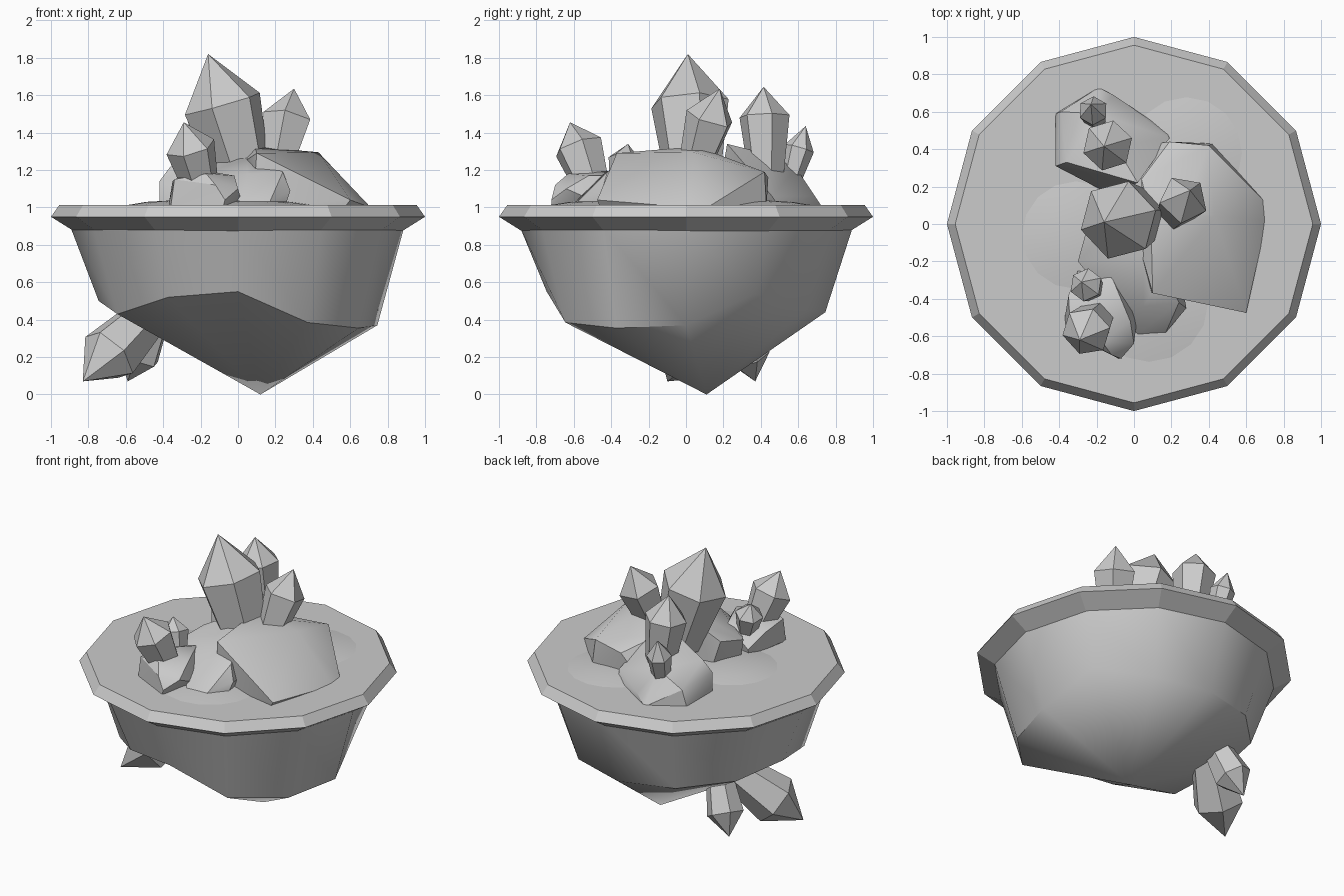
import bpy, bmesh, math
from mathutils import Vector


def finish(name, bm, smooth=None):
    bmesh.ops.recalc_face_normals(bm, faces=bm.faces[:])
    me = bpy.data.meshes.new(name)
    bm.to_mesh(me)
    bm.free()
    ob = bpy.data.objects.new(name, me)
    bpy.context.collection.objects.link(ob)
    if smooth:
        bpy.ops.object.select_all(action='DESELECT')
        ob.select_set(True)
        bpy.context.view_layer.objects.active = ob
        bpy.ops.object.shade_smooth_by_angle(angle=math.radians(smooth))
    return ob


def loft(name, rings, start=None, end=None, smooth=None):
    """Skin a stack of point rings, closed by a tip point or a flat cap."""
    bm = bmesh.new()
    loops = [[bm.verts.new(p) for p in r] for r in rings]
    n = len(loops[0])
    for a, b in zip(loops, loops[1:]):
        for i in range(n):
            j = (i + 1) % n
            bm.faces.new((a[i], a[j], b[j], b[i]))
    for loop, tip in ((loops[0], start), (loops[-1], end)):
        if tip is None:
            bm.faces.new(loop)
        else:
            t = bm.verts.new(tip)
            for i in range(n):
                bm.faces.new((loop[i], loop[(i + 1) % n], t))
    return finish(name, bm, smooth)


def ring(r, zs, n=12, cx=0, cy=0):
    if not isinstance(zs, (list, tuple)):
        zs = [zs] * n
    return [(cx + r * math.cos(math.tau * i / n), cy + r * math.sin(math.tau * i / n), zs[i])
            for i in range(n)]


def boulder(name, pts):
    bm = bmesh.new()
    for p in pts:
        bm.verts.new(p)
    res = bmesh.ops.convex_hull(bm, input=bm.verts[:])
    junk = [v for v in set(res['geom_interior'] + res['geom_unused'])
            if isinstance(v, bmesh.types.BMVert)]
    bmesh.ops.delete(bm, geom=junk, context='VERTS')
    return finish(name, bm, 32)


def crystal(name, base, tip, r, turn=0, shoulder=0.62, taper=0.68, n=6):
    """Pointed prism that widens from its root to a shoulder."""
    a, b = Vector(base), Vector(tip)
    q = Vector((0, 0, 1)).rotation_difference(b - a)

    def loop(t, rad):
        return [a.lerp(b, t) + q @ Vector((rad * math.cos(math.tau * i / n + turn),
                                           rad * math.sin(math.tau * i / n + turn), 0))
                for i in range(n)]
    return loft(name, [loop(0, r * taper), loop(shoulder, r)], end=b)


# Thin twelve-sided ground slab
loft("ground_slab", [ring(0.956, 1.012), ring(1.0, 0.95), ring(0.88, 0.875)])

# Hanging rock with an uneven lower break and an off-centre point
low = [0.37, 0.54, 0.455, 0.44, 0.45, 0.47, 0.50, 0.43, 0.52, 0.55, 0.385, 0.355]
top = [0.90, 0.90, 0.90, 0.89, 0.89, 0.88, 0.88, 0.88, 0.885, 0.90, 0.89, 0.89]
loft("hanging_rock", [ring(0.89, top), ring(0.745, low)], end=(0.12, 0.11, 0), smooth=35)

# Low swellings in the ground
for i, (x, y, r) in enumerate([(-0.31, -0.06, 0.30), (0.28, 0.38, 0.31), (0.08, -0.42, 0.33)]):
    loft(f"ground_mound_{i}", [ring(r, 1.01, 16, x, y), ring(r * .6, 1.03, 16, x, y)],
         end=(x, y, 1.04), smooth=40)

# Boulders on top
boulder("large_boulder", [
    (0.04, -0.16, 1.25), (0.10, -0.37, 1.29), (0.60, -0.475, 1.04), (0.57, -0.46, 1.0),
    (0.71, 0.02, 1.0), (0.69, 0.13, 1.01), (0.40, 0.42, 1.19), (0.43, 0.04, 1.295),
    (0.27, 0.10, 1.31), (0.19, 0.44, 1.16), (0.04, 0.24, 1.25), (0.09, 0.04, 1.325),
    (0.06, 0.42, 1.0), (0.08, -0.36, 1.0), (0.42, 0.43, 1.0)])
boulder("back_boulder", [
    (-0.42, 0.31, 1.14), (-0.42, 0.31, 1.0), (-0.42, 0.59, 1.0), (-0.39, 0.60, 1.12),
    (-0.19, 0.73, 1.0), (-0.11, 0.69, 1.06), (0.17, 0.50, 1.0), (0.19, 0.46, 1.06),
    (-0.13, 0.16, 1.0), (0.02, 0.22, 1.34), (-0.36, 0.33, 1.22), (-0.10, 0.42, 1.29),
    (-0.20, 0.59, 1.21)])
boulder("middle_boulder", [
    (-0.25, -0.02, 1.18), (-0.30, -0.20, 1.14), (-0.10, 0.0, 1.26), (0.05, 0.0, 1.27),
    (0.05, -0.17, 1.26), (0.10, -0.36, 1.21), (0.24, -0.42, 1.19), (0.05, -0.44, 1.18),
    (0.28, -0.45, 1.09), (0.17, -0.58, 1.03), (0.02, -0.59, 1.03), (0.25, -0.48, 1.0),
    (-0.28, -0.2, 1.0), (-0.2, 0.0, 1.0), (0.2, 0.0, 1.0), (0.02, -0.57, 1.0)])
boulder("front_boulder", [
    (-0.37, -0.50, 1.02), (-0.35, -0.38, 1.14), (-0.34, -0.58, 1.15), (-0.20, -0.45, 1.20),
    (-0.17, -0.63, 1.18), (-0.02, -0.52, 1.17), (0.0, -0.64, 1.10), (0.02, -0.48, 1.03),
    (-0.07, -0.72, 1.04), (-0.12, -0.70, 1.12), (-0.36, -0.58, 1.0), (-0.08, -0.72, 1.0),
    (-0.30, -0.25, 1.05), (-0.12, -0.28, 1.17), (-0.3, -0.26, 1.0), (0.01, -0.35, 1.0)])

# Crystals: main cluster, back pair, front pair, pair under the rock
crystal("main_crystal", (0.04, 0.04, 1.12), (-0.16, 0.01, 1.82), 0.215, 0.25)
crystal("right_crystal", (0.21, 0.05, 1.22), (0.30, 0.18, 1.635), 0.135, 0.8, n=5)
crystal("back_crystal", (-0.10, 0.43, 1.15), (-0.16, 0.415, 1.645), 0.137, 0.3, 0.68)
crystal("back_small_crystal", (-0.20, 0.55, 1.12), (-0.23, 0.64, 1.435), 0.08, 0.5)
crystal("front_crystal", (-0.19, -0.49, 1.08), (-0.29, -0.62, 1.455), 0.135, 0.2, 0.65)
crystal("front_small_crystal", (-0.22, -0.35, 1.12), (-0.28, -0.31, 1.34), 0.09, 0.4)
crystal("under_crystal", (-0.46, 0.17, 0.44), (-0.83, -0.10, 0.07), 0.165, 0.3, 0.62)
crystal("under_small_crystal", (-0.43, 0.26, 0.45), (-0.59, 0.37, 0.07), 0.12, 0.5, 0.65)
